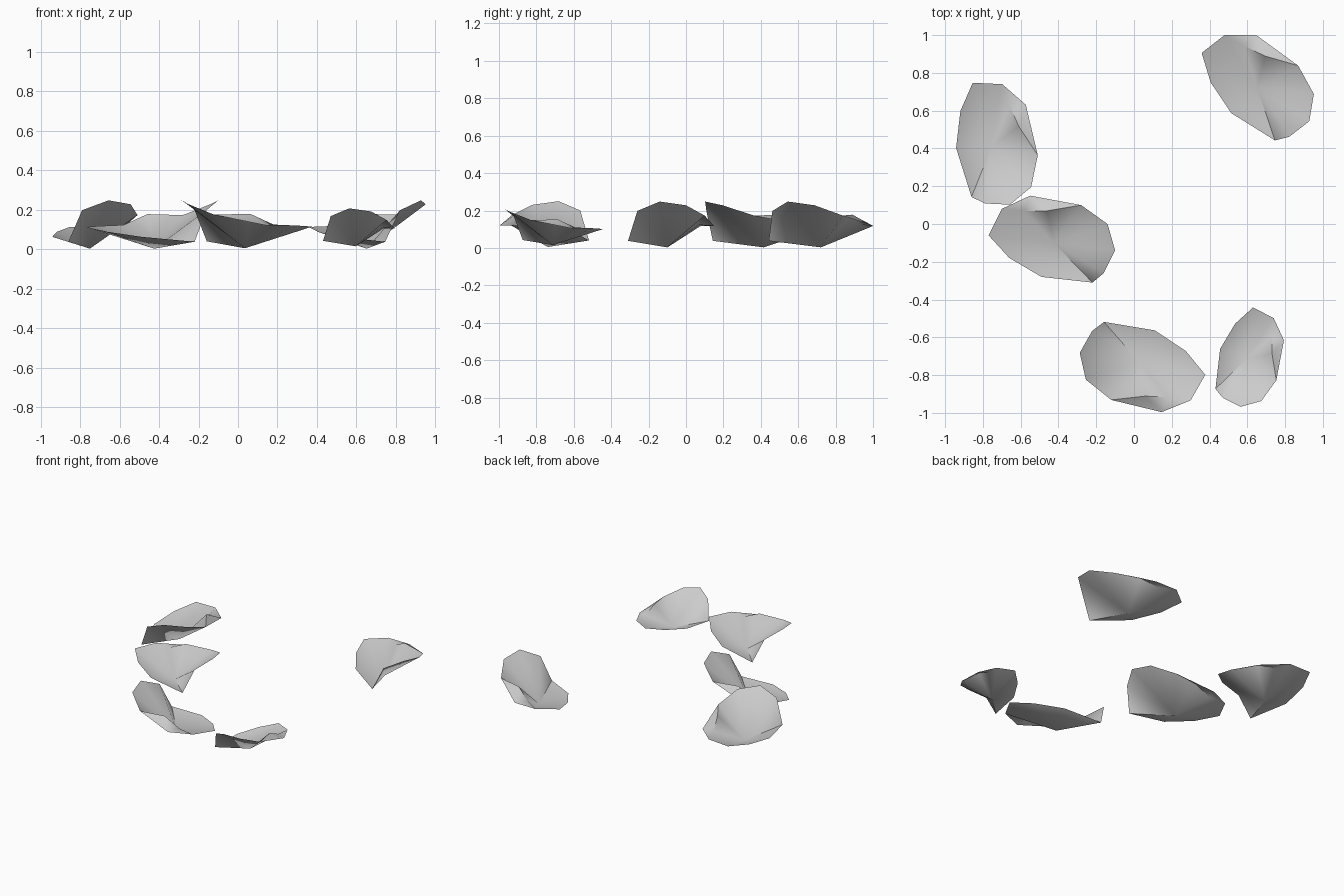
import bpy, math
from math import radians

if "Cube" in bpy.data.objects:
    bpy.data.objects.remove(bpy.data.objects["Cube"])

# Petal rim, going clockwise from the low tip (x, y, z)
RIM = [
    (-.335, .04, .11), (-.265, .18, .115),
    (-.145, .17, .12), (-.025, .17, .175),      # folded crease
    (.155, .20, .17), (.295, .10, .225), (.335, -.04, .245),
    (.275, -.16, .195), (.215, -.21, .035),
    (-.055, -.18, .06), (-.225, -.08, .085),
]
LOBE = (-.115, .25, .115)    # small lobe outside the crease
BASE = (.01, .0, .0)         # lowest point of the cup


def petal_mesh():
    verts = RIM + [LOBE, BASE]
    n = len(RIM)
    lobe, base = n, n + 1
    # Cup fanning out from the base to the rim
    faces = [(base, (i + 1) % n, i) for i in range(n)]
    # Lobe beyond the crease
    faces += [(lobe, i, i + 1) for i in (1, 2, 3)]
    mesh = bpy.data.meshes.new("petal")
    mesh.from_pydata(verts, [], faces)
    mesh.update()
    return mesh


# Scattered fallen petals: name, location, turn, scale
PETALS = [
    ("petal_left_back", (-.755, .425, .003), -66.2, 1.0),
    ("petal_left", (-.435, -.10, .003), 0, 1.0),
    ("petal_front", (.045, -.74, .005), 176.9, 1.0),
    ("petal_front_right", (.597, -.705, .015), -90.3, .785),
    ("petal_right_back", (.643, .725, .003), -25.6, 1.0),
]
mesh = petal_mesh()
for name, loc, turn, size in PETALS:
    ob = bpy.data.objects.new(name, mesh.copy())
    bpy.context.collection.objects.link(ob)
    ob.location = loc
    ob.rotation_euler[2] = radians(turn)
    ob.scale = (size, size, size)
    bpy.ops.object.select_all(action='DESELECT')
    ob.select_set(True)
    bpy.context.view_layer.objects.active = ob
    bpy.ops.object.shade_smooth_by_angle(angle=radians(50))
